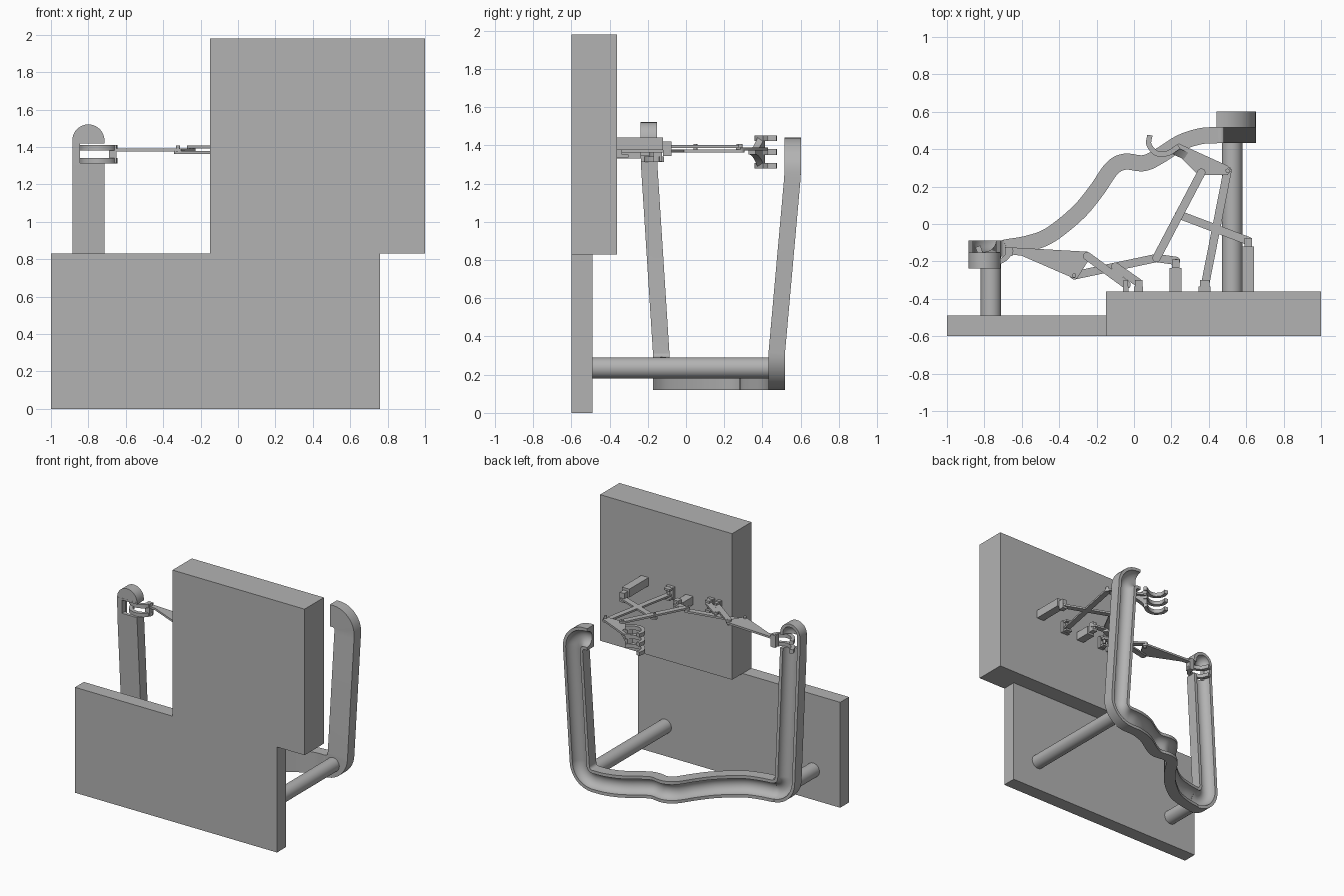
import bpy, bmesh, math
from mathutils import Vector

if "Cube" in bpy.data.objects:
    bpy.data.objects.remove(bpy.data.objects["Cube"])

gray = bpy.data.materials.new("plain_gray")
gray.use_nodes = True
gray.diffuse_color = (0.45, 0.45, 0.45, 1)
gray.node_tree.nodes["Principled BSDF"].inputs["Base Color"].default_value = gray.diffuse_color


def finish(name, bm, smooth=False):
    bmesh.ops.recalc_face_normals(bm, faces=bm.faces)
    mesh = bpy.data.meshes.new(name)
    bm.to_mesh(mesh)
    bm.free()
    mesh.materials.append(gray)
    obj = bpy.data.objects.new(name, mesh)
    bpy.context.collection.objects.link(obj)
    if smooth:
        bpy.ops.object.select_all(action="DESELECT")
        obj.select_set(True)
        bpy.context.view_layer.objects.active = obj
        bpy.ops.object.shade_smooth_by_angle(angle=math.radians(35))
    return obj


def loft(name, rings, smooth=True):
    """Skin closed rings of equal length and cap both ends."""
    bm = bmesh.new()
    rows = [[bm.verts.new(p) for p in ring] for ring in rings]
    n = len(rows[0])
    for a, b in zip(rows, rows[1:]):
        for i in range(n):
            j = (i + 1) % n
            bm.faces.new((a[i], a[j], b[j], b[i]))
    bm.faces.new(rows[0])
    bm.faces.new(rows[-1])
    return finish(name, bm, smooth)


def box(name, x0, x1, y0, y1, z0, z1):
    def ring(z):
        return [(x0, y0, z), (x1, y0, z), (x1, y1, z), (x0, y1, z)]
    return loft(name, [ring(z0), ring(z1)], False)


def plate(name, outline, z, t):
    return loft(name, [[(x, y, z + s * t / 2) for x, y in outline] for s in (-1, 1)])


def cylinder(name, start, end, r):
    a, b = Vector(start), Vector(end)
    q = (b - a).to_track_quat("Z", "Y")
    circle = [Vector((r * math.cos(k * math.tau / 32), r * math.sin(k * math.tau / 32), 0)) for k in range(32)]
    return loft(name, [[p + q @ c for c in circle] for p in (a, b)])


def bar(name, a, b, z, w=0.044, t=0.015):
    """Flat link with round ends and a pin at each end."""
    a, b = Vector(a), Vector(b)
    ang = math.atan2(b.y - a.y, b.x - a.x)
    outline = []
    for centre, base in ((b, ang - math.pi / 2), (a, ang + math.pi / 2)):
        for k in range(9):
            f = base + math.pi * k / 8
            outline.append((centre.x + w / 2 * math.cos(f), centre.y + w / 2 * math.sin(f)))
    plate(name, outline, z, t)
    for p in (a, b):
        cylinder(name + "_pin", (p.x, p.y, 1.362), (p.x, p.y, 1.408), 0.011)


def spline(pts, steps=8):
    pts = [Vector(p) for p in pts]
    ext = [2 * pts[0] - pts[1]] + pts + [2 * pts[-1] - pts[-2]]
    out = []
    for p0, p1, p2, p3 in zip(ext, ext[1:], ext[2:], ext[3:]):
        for k in range(steps):
            t = k / steps
            out.append(0.5 * (2 * p1 + (p2 - p0) * t + (2 * p0 - 5 * p1 + 4 * p2 - p3) * t * t
                              + (3 * p1 - p0 - 3 * p2 + p3) * t ** 3))
    return out + [pts[-1]]


def ribbon(name, pts, z, h, t=0.028):
    """Upright strip following a curve in plan."""
    path = spline([(x, y, z) for x, y in pts], 6)
    rings = []
    for i, p in enumerate(path):
        d = (path[min(i + 1, len(path) - 1)] - path[max(i - 1, 0)]).normalized()
        side = Vector((-d.y, d.x, 0)) * t / 2
        up = Vector((0, 0, h / 2))
        rings.append([p - side - up, p + side - up, p + side + up, p - side + up])
    loft(name, rings)


# Backing panels and support rods
box("lower_panel", -1, 0.76, -0.6, -0.49, 0, 0.83)
box("upper_panel", -0.15, 1, -0.6, -0.36, 0.83, 1.98)
cylinder("left_support_rod", (-0.765, -0.49, 0.235), (-0.765, -0.15, 0.235), 0.055)
cylinder("right_support_rod", (0.525, -0.49, 0.235), (0.525, 0.45, 0.235), 0.055)


# Guide track: arm, bent beam, arm with hooked top
def bend(cx, y, cz, r, a0, a1):
    angles = [math.radians(a0 + (a1 - a0) * k / 10) for k in range(11)]
    return [Vector((cx + r * math.cos(a), y, cz + r * math.sin(a))) for a in angles]


BEAM_Z = 0.205
plan = [(-0.685, -0.125), (-0.57, -0.105), (-0.45, -0.06), (-0.3, 0.06), (-0.2, 0.18), (-0.12, 0.295),
        (-0.05, 0.333), (0.05, 0.325), (0.13, 0.36), (0.25, 0.435), (0.36, 0.47), (0.45, 0.475)]
track = [Vector((-0.8, -0.195, 1.435)), Vector((-0.8, -0.193, 1.3))]
track += bend(-0.69, -0.13, BEAM_Z + 0.11, 0.11, 180, 270)
track += spline([(x, y, BEAM_Z) for x, y in plan])
track += bend(0.455, 0.475, BEAM_Z + 0.11, 0.11, 270, 360)
track += [Vector((0.565, 0.556, 1.22))]
track += bend(0.465, 0.558, 1.255, 0.1, 0, 90) + [Vector((0.44, 0.558, 1.355))]

HALF, DEPTH, GROOVE = 0.086, 0.043, 0.062
groove = [(GROOVE * math.cos(a), DEPTH - GROOVE * math.sin(a))
          for a in [math.pi * k / 16 for k in range(17)]]
section = [(-HALF, -DEPTH), (HALF, -DEPTH), (HALF, DEPTH)] + groove + [(-HALF, DEPTH)]
rings = []
for i, p in enumerate(track):
    d = (track[min(i + 1, len(track) - 1)] - track[max(i - 1, 0)]).normalized()
    out = Vector((0, 1, 0))
    out = (out - d * d.y).normalized()
    wide = d.cross(out)
    rings.append([p + wide * u + out * v for u, v in section])
channel = loft("guide_track", rings)

# Rounded closed end of the left arm
half = [(0, -DEPTH), (HALF, -DEPTH), (HALF, DEPTH)] + groove[:9]
top = track[0]
loft("track_round_end", [[top + Vector((u * math.cos(a), v, u * math.sin(a))) for u, v in half]
                         for a in [math.pi * k / 20 for k in range(21)]])

# Window in the inner wall of the left arm
cutter = box("window_cutter", -0.845, -0.65, -0.4, 0.1, 1.315, 1.42)
cutter.hide_render = True
cutter.hide_viewport = True
cut = channel.modifiers.new("window", "BOOLEAN")
cut.operation = "DIFFERENCE"
cut.solver = "EXACT"
cut.object = cutter

# Left linkage: gripper, forearm and parallel bars
hook = [(-0.835, -0.12), (-0.81, -0.175), (-0.75, -0.205), (-0.69, -0.185), (-0.655, -0.135)]
for z in (1.327, 1.397):
    ribbon("left_finger", hook, z, 0.03)
box("left_knuckle", -0.69, -0.65, -0.17, -0.125, 1.315, 1.41)
plate("left_forearm", [(-0.68, -0.16), (-0.66, -0.125), (-0.25, -0.148), (-0.228, -0.17),
                       (-0.305, -0.292), (-0.335, -0.285), (-0.6, -0.17)], 1.385, 0.016)
bar("left_drive_bar", (-0.32, -0.275), (0.12, -0.182), 1.37)
bar("left_outer_bar", (-0.25, -0.172), (-0.04, -0.325), 1.4)
bar("left_inner_bar", (-0.1, -0.228), (0.025, -0.315), 1.4)
bar("left_crank", (0.12, -0.182), (0.225, -0.197), 1.385)

# Right linkage: forearm, bars and crank
bar("right_drive_bar", (0.12, -0.182), (0.36, 0.275), 1.395)
bar("right_swing_bar", (0.5, 0.285), (0.38, -0.325), 1.37)
bar("right_crank", (0.24, 0.05), (0.61, -0.09), 1.37)
plate("right_forearm", [(0.345, 0.262), (0.5, 0.262), (0.522, 0.285), (0.5, 0.312),
                        (0.24, 0.43), (0.2, 0.405)], 1.38, 0.016)

# Right gripper: flared palm and three fingers
palm = []
for k in range(7):
    t = k / 6
    c = Vector((0.32 - 0.11 * t, 0.345 + 0.05 * t, 1.365))
    side, up = Vector((0.012, 0.018, 0)), Vector((0, 0, 0.012 + 0.073 * t * t))
    palm.append([c - side - up, c + side - up, c + side + up, c - side + up])
loft("right_palm", palm)
hook = [(0.24, 0.415), (0.18, 0.378), (0.12, 0.378), (0.08, 0.425), (0.085, 0.475)]
for z in (1.293, 1.365, 1.437):
    ribbon("right_finger", hook, z, 0.03)

# Motors, output blocks and fixed brackets
for side, x, y, z in (("left", 0.222, -0.235, 1.33), ("right", 0.61, -0.12, 1.375)):
    box(side + "_motor", x - 0.032, x + 0.032, -0.36, y, z, z + 0.065)
    box(side + "_motor_output", x - 0.02, x + 0.02, y, y + 0.045, 1.345, 1.42)
for x, w in ((0.025, 0.024), (-0.045, 0.015), (0.378, 0.032)):
    box("bracket_base", x - w, x + w, -0.36, -0.335, 1.335, 1.43)
    for z in (1.345, 1.42):
        box("bracket_lug", x - w * 0.8, x + w * 0.8, -0.335, -0.3, z - 0.008, z + 0.008)
